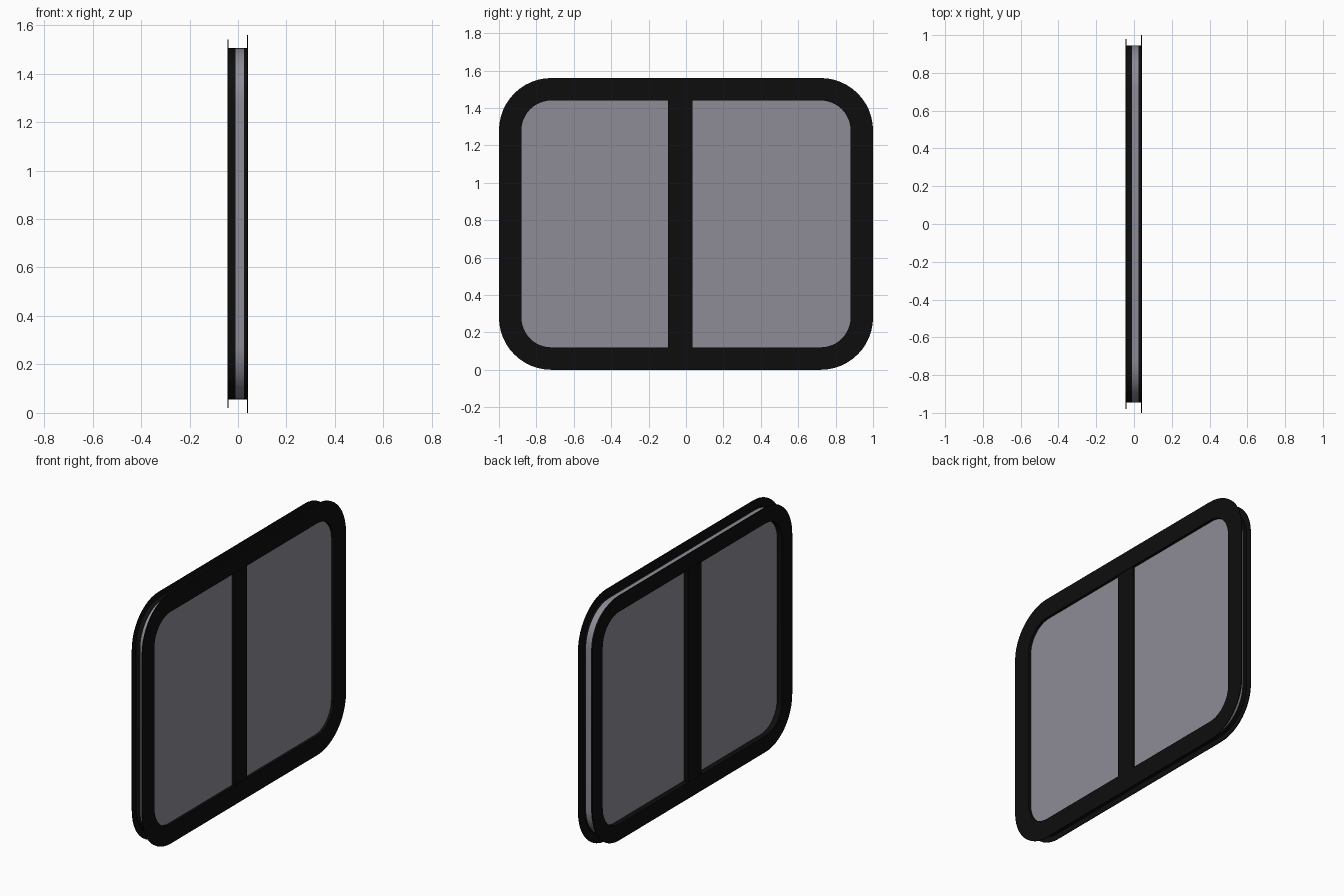
import bpy, bmesh, math

cube = bpy.data.objects.get("Cube")
if cube:
    bpy.data.objects.remove(cube)

MID_Z = 0.78


def material(name, rgb, rough):
    m = bpy.data.materials.new(name)
    m.use_nodes = True
    m.diffuse_color = (*rgb, 1)
    bsdf = m.node_tree.nodes["Principled BSDF"]
    bsdf.inputs["Base Color"].default_value = (*rgb, 1)
    bsdf.inputs["Roughness"].default_value = rough
    return m


BLACK = material("black rubber", (0.004, 0.004, 0.004), 0.6)
GLASS = material("tinted grey glass", (0.27, 0.265, 0.305), 0.4)


def outline(half_y, half_z, radius, steps=12):
    """Rounded rectangle in the yz plane."""
    pts = []
    for k, (sy, sz) in enumerate([(1, 1), (-1, 1), (-1, -1), (1, -1)]):
        for i in range(steps + 1):
            a = math.pi / 2 * (k + i / steps)
            pts.append((sy * (half_y - radius) + radius * math.cos(a),
                        MID_Z + sz * (half_z - radius) + radius * math.sin(a)))
    return pts


def finish(name, bm, mat):
    bmesh.ops.recalc_face_normals(bm, faces=bm.faces)
    mesh = bpy.data.meshes.new(name)
    bm.to_mesh(mesh)
    bm.free()
    mesh.materials.append(mat)
    ob = bpy.data.objects.new(name, mesh)
    bpy.context.collection.objects.link(ob)
    bpy.ops.object.select_all(action="DESELECT")
    ob.select_set(True)
    bpy.context.view_layer.objects.active = ob
    bpy.ops.object.shade_smooth_by_angle(angle=math.radians(30))


def slab(name, pts, x0, x1, mat):
    """Outline extruded along x."""
    bm = bmesh.new()
    face = bm.faces.new([bm.verts.new((x0, y, z)) for y, z in pts])
    out = bmesh.ops.extrude_face_region(bm, geom=[face], use_keep_orig=True)
    moved = [v for v in out["geom"] if isinstance(v, bmesh.types.BMVert)]
    bmesh.ops.translate(bm, verts=moved, vec=(x1 - x0, 0, 0))
    finish(name, bm, mat)


def ring(name, outer, inner, x0, x1, mat):
    """Frame with a rounded opening: four loops bridged around."""
    bm = bmesh.new()
    loops = [[bm.verts.new((x, y, z)) for y, z in pts]
             for pts, x in ((outer, x0), (outer, x1), (inner, x1), (inner, x0))]
    n = len(outer)
    for k in range(4):
        a, b = loops[k], loops[(k + 1) % 4]
        for i in range(n):
            j = (i + 1) % n
            bm.faces.new((a[i], a[j], b[j], b[i]))
    finish(name, bm, mat)


opening = outline(0.88, 0.66, 0.16)
body = outline(0.945, 0.725, 0.225)

# Thin trim flanges on both sides of the wall
ring("outer_flange", outline(1.0, 0.78, 0.28), opening, 0.038, 0.042, BLACK)
ring("inner_flange", outline(0.98, 0.76, 0.26), opening, -0.044, -0.040, BLACK)

# Frame body on either side of the glass
ring("outer_frame", body, opening, 0.025, 0.038, BLACK)
ring("inner_frame", body, opening, -0.040, -0.010, BLACK)

# Glass sheet, its edge showing between the frame halves
slab("glass_pane", body, -0.010, 0.025, GLASS)

# Vertical divider on each side of the glass
bar = [(-0.095, 0.11), (0.035, 0.11), (0.035, 1.45), (-0.095, 1.45)]
slab("outer_divider", bar, 0.025, 0.0375, BLACK)
slab("inner_divider", bar, -0.0395, -0.010, BLACK)
